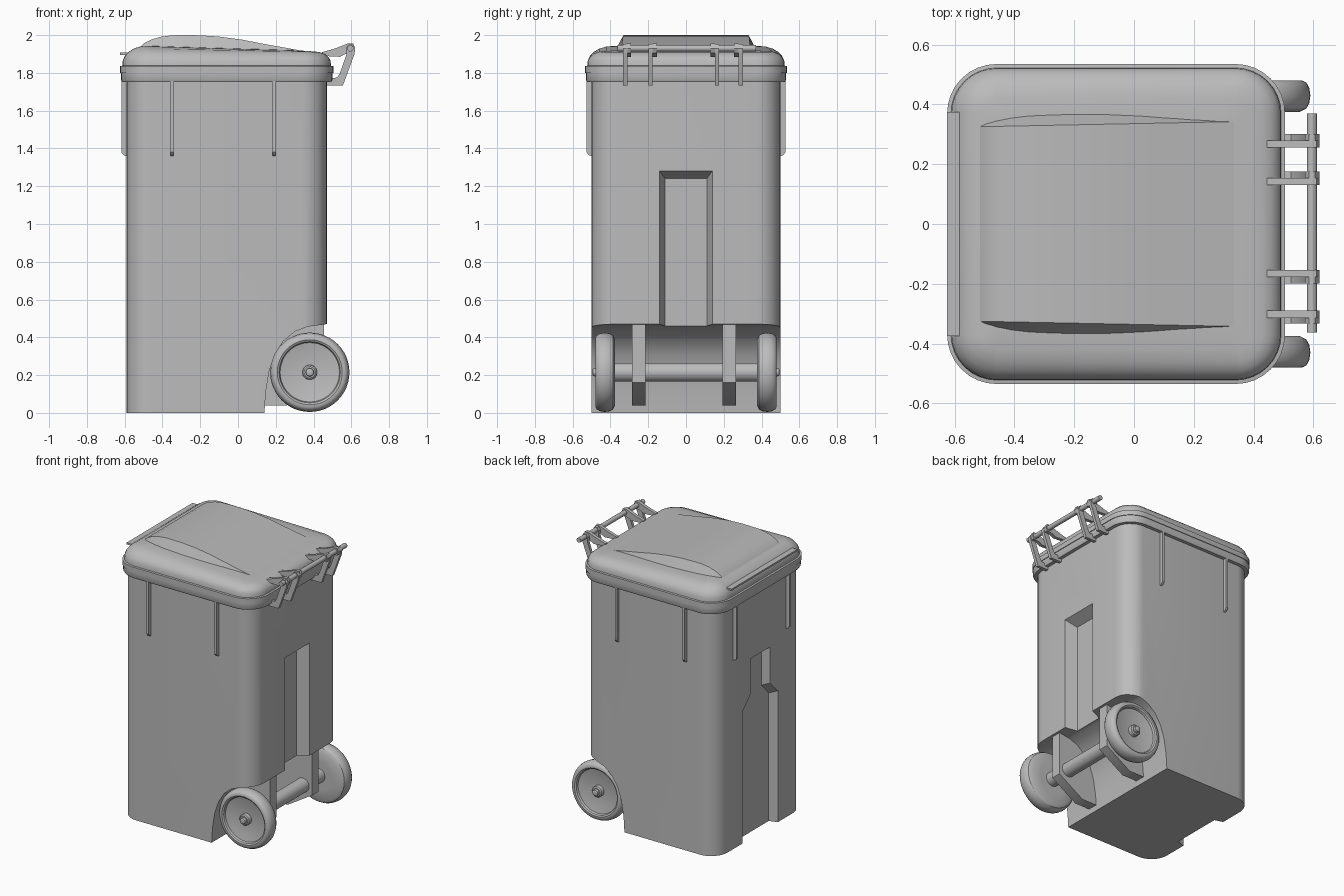
import bpy, bmesh, math
from mathutils import Vector

cube = bpy.data.objects.get("Cube")
if cube:
    bpy.data.objects.remove(cube, do_unlink=True)

grey = bpy.data.materials.new("plain grey")
grey.use_nodes = True
grey.diffuse_color = (0.5, 0.5, 0.5, 1)
grey.node_tree.nodes["Principled BSDF"].inputs["Base Color"].default_value = (0.5, 0.5, 0.5, 1)


def loft(name, rings, closed=False):
    """Skin a row of equal-length rings; cap the ends unless closed."""
    bm = bmesh.new()
    rows = [[bm.verts.new(p) for p in ring] for ring in rings]
    pairs = list(zip(rows, rows[1:]))
    if closed:
        pairs.append((rows[-1], rows[0]))
    else:
        bm.faces.new(rows[0])
        bm.faces.new(rows[-1])
    n = len(rows[0])
    for a, b in pairs:
        for i in range(n):
            j = (i + 1) % n
            bm.faces.new((a[i], a[j], b[j], b[i]))
    bmesh.ops.recalc_face_normals(bm, faces=bm.faces)
    mesh = bpy.data.meshes.new(name)
    bm.to_mesh(mesh)
    bm.free()
    mesh.materials.append(grey)
    obj = bpy.data.objects.new(name, mesh)
    bpy.context.collection.objects.link(obj)
    return obj


def plate(name, pts, y0, y1):
    """Extrude an x-z outline along y."""
    return loft(name, [[(x, y, z) for x, z in pts] for y in (y0, y1)])


def box(name, x0, x1, y0, y1, z0, z1):
    return plate(name, [(x0, z0), (x1, z0), (x1, z1), (x0, z1)], y0, y1)


def lathe(name, profile, cx, cz, side=1, n=40):
    """Turn (radius, y) points about an axis along y."""
    rings = []
    for r, y in profile:
        r = max(r, 0.002)
        rings.append([(cx + r * math.cos(math.tau * i / n), side * y,
                       cz + r * math.sin(math.tau * i / n)) for i in range(n)])
    return loft(name, rings)


def outline(grow, z, radius=0.13, slope=0.0, n=8):
    """Rounded rectangle of the bin plan, grown by a margin."""
    x0, x1, h = -0.59 - grow, 0.47 + grow, 0.5 + grow
    r = max(radius + grow, 0.03)
    pts = []
    corners = [(x1 - r, h - r), (x0 + r, h - r), (x0 + r, r - h), (x1 - r, r - h)]
    for k, (cx, cy) in enumerate(corners):
        for i in range(n + 1):
            a = math.pi / 2 * (k + i / n)
            x = cx + r * math.cos(a)
            pts.append((x, cy + r * math.sin(a), z - slope * x))
    return pts


def carve(target, cutter):
    mod = target.modifiers.new("cut", 'BOOLEAN')
    mod.operation = 'DIFFERENCE'
    mod.solver = 'EXACT'
    mod.object = cutter
    bpy.context.view_layer.objects.active = target
    bpy.ops.object.modifier_apply(modifier=mod.name)
    bpy.data.objects.remove(cutter, do_unlink=True)


# Body with wheel arch, rear channel and front channel
body = loft("body", [outline(0, 0), outline(0, 1.78)])
arch = [(0.14, -0.05), (0.14, 0), (0.147, 0.11), (0.165, 0.22), (0.195, 0.31), (0.24, 0.38),
        (0.3, 0.43), (0.37, 0.457), (0.47, 0.47), (0.6, 0.47), (0.6, -0.05)]
carve(body, plate("arch_cutter", arch, -0.7, 0.7))
carve(body, loft("rear_channel_cutter", [
    [(x, -w, 0.4), (x, w, 0.4), (x, w, top), (x, -w, top)]
    for x, w, top in ((0.48, 0.143, 1.285), (0.39, 0.11, 1.24))]))
half = [(0.2, -0.05), (0.2, 0.95), (0.11, 1.04), (0.11, 1.3)]
shape = half + [(-y, z) for y, z in reversed(half)]
carve(body, loft("front_channel_cutter", [
    [(x, y * s, z * t) for y, z in shape] for x, s, t in ((-0.6, 1.02, 1.0), (-0.53, 0.92, 0.97))]))

# Rim and lid
loft("rim", [outline(0.0, 1.752), outline(0.024, 1.752), outline(0.03, 1.762), outline(0.03, 1.8)])
loft("lid", [outline(0.035, 1.8), outline(0.035, 1.836), outline(0.022, 1.838),
             outline(0.02, 1.865), outline(0.01, 1.885, slope=0.005),
             outline(-0.01, 1.905, slope=0.01), outline(-0.04, 1.919, slope=0.02),
             outline(-0.08, 1.926, slope=0.03), outline(-0.16, 1.929, slope=0.03)])
crown = [(-0.53, 1.925), (-0.5, 1.955), (-0.46, 1.976), (-0.41, 1.991), (-0.35, 1.999),
         (-0.28, 2.0), (-0.2, 1.999), (-0.1, 1.992), (0.02, 1.976), (0.14, 1.953),
         (0.24, 1.935), (0.34, 1.917)]
sections = []
for x, z in crown:
    w = 0.325 + 0.02 * (x + 0.53)
    foot = w + 0.6 * (z - 1.91)
    sections.append([(x, -foot, 1.9), (x, -w, z), (x, w, z), (x, foot, 1.9)])
loft("lid_crown", sections)
box("lid_front_lip", -0.625, -0.53, -0.375, 0.375, 1.895, 1.907)

# Stiffening ribs under the rim
for side in (-1, 1):
    for x in (-0.35, 0.19):
        loft("side_rib", [[(x + dx, side * y, z) for y, z in
                           ((0.49, 1.355), (0.515, 1.365), (0.527, 1.38), (0.527, 1.76), (0.49, 1.76))]
                          for dx in (-0.008, 0.008)])
    plate("front_rib", [(-0.58, 1.355), (-0.605, 1.365), (-0.618, 1.38), (-0.618, 1.76), (-0.58, 1.76)],
          side * 0.3 - 0.008, side * 0.3 + 0.008)

# Axle and its carrier plates
AX, AZ = 0.38, 0.215
lathe("axle", [(0.05, -0.39), (0.05, 0.39)], AX, AZ)
for y in (-0.25, 0.23):
    plate("axle_carrier", [(0.12, 0.04), (0.26, 0.04), (0.455, 0.16), (0.455, 0.48), (0.37, 0.48),
                           (0.24, 0.4), (0.15, 0.25)], y - 0.036, y + 0.036)

# Wheels with dished faces and hubs
tyre = [(0, 0.443), (0.04, 0.443), (0.11, 0.45), (0.157, 0.46), (0.162, 0.474), (0.172, 0.48),
        (0.185, 0.479), (0.197, 0.472), (0.206, 0.455), (0.21, 0.43), (0.206, 0.404),
        (0.196, 0.386), (0.175, 0.375), (0.1, 0.375), (0, 0.375)]
hub = [(0.04, 0.43), (0.038, 0.47), (0.03, 0.476), (0.022, 0.476), (0.02, 0.492), (0.014, 0.495)]
for side in (-1, 1):
    lathe("wheel", tyre, AX, AZ, side, 48)
    lathe("wheel_hub", hub, AX, AZ, side, 24)

# Hinge bar, lid arms and body brackets
lathe("hinge_bar", [(0.017, -0.363), (0.017, 0.37)], 0.595, 1.93, 1, 16)
arm = [(0.445, 1.89), (0.54, 1.885), (0.57, 1.9), (0.61, 1.905), (0.62, 1.93), (0.61, 1.955),
       (0.58, 1.955), (0.53, 1.935), (0.49, 1.922), (0.445, 1.91)]
bracket = [(0.46, 1.732), (0.555, 1.732), (0.617, 1.9), (0.62, 1.93), (0.605, 1.952), (0.585, 1.95),
           (0.572, 1.93), (0.575, 1.9), (0.54, 1.8), (0.525, 1.775), (0.46, 1.77)]
for y, gap in ((0.267, 0.023), (0.142, 0.023), (-0.165, -0.023), (-0.302, -0.02)):
    plate("lid_arm", arm, y - 0.012, y + 0.012)
    plate("hinge_bracket", bracket, y + gap - 0.011, y + gap + 0.011)

# Smooth curved faces, keep hard edges
for obj in bpy.context.scene.objects:
    if obj.type == 'MESH':
        bpy.ops.object.select_all(action='DESELECT')
        obj.select_set(True)
        bpy.context.view_layer.objects.active = obj
        bpy.ops.object.shade_smooth_by_angle(angle=math.radians(32))
